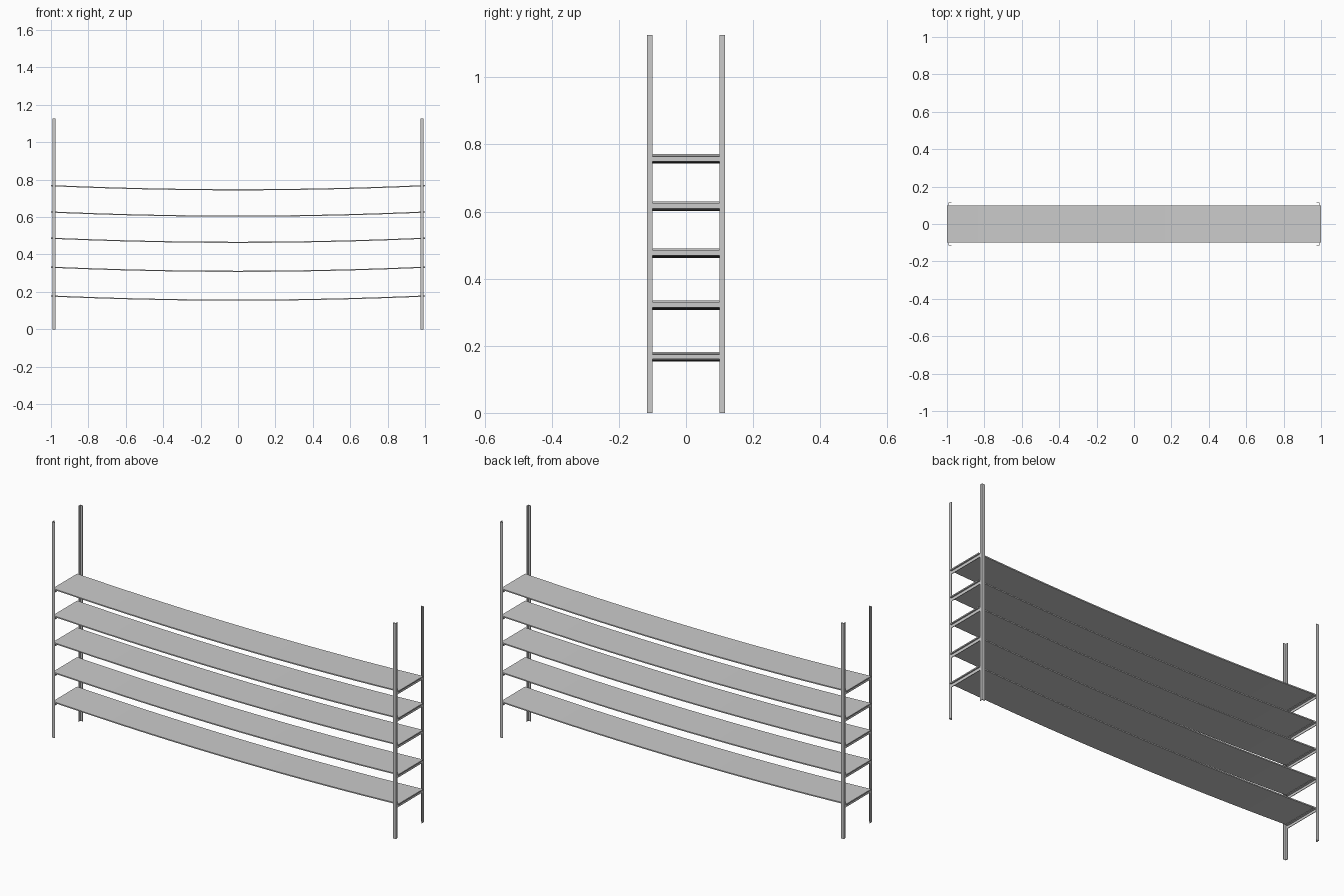
import bpy
from mathutils import Vector

if "Cube" in bpy.data.objects:
    bpy.data.objects.remove(bpy.data.objects["Cube"])

POST_H = 1.127
SHELF_TOPS = [0.181, 0.335, 0.49, 0.63, 0.771]
SHELF_T, SAG, SEGS = 0.006, 0.022, 24
HALF_Y, OUT_X = 0.1, 0.993
FLANGE, T = 0.016, 0.003


def prism(name, outline, to_3d, length):
    """Extrude a closed 2D outline; to_3d(a, b, t) places each point."""
    n = len(outline)
    verts = [to_3d(a, b, t) for t in length for a, b in outline]
    faces = [list(range(n)), list(range(n, 2 * n))]
    faces += [[i, (i + 1) % n, n + (i + 1) % n, n + i] for i in range(n)]
    mesh = bpy.data.meshes.new(name)
    mesh.from_pydata([Vector(v) for v in verts], [], faces)
    obj = bpy.data.objects.new(name, mesh)
    bpy.context.collection.objects.link(obj)
    # Consistent outward normals
    import bmesh
    bm = bmesh.new()
    bm.from_mesh(mesh)
    bmesh.ops.recalc_face_normals(bm, faces=bm.faces)
    bm.to_mesh(mesh)
    bm.free()
    return obj


def angle(w, h):
    """L-shaped steel angle with its corner at the origin."""
    return [(0, 0), (w, 0), (w, T), (T, T), (T, h), (0, h)]


# Corner posts: steel angles with the corner facing outwards
for sx, side in ((-1, "left"), (1, "right")):
    for sy, face in ((-1, "front"), (1, "back")):
        prism(f"{face}_{side}_post", angle(FLANGE, FLANGE),
              lambda a, b, t: (sx * (OUT_X - a), sy * (HALF_Y + FLANGE - b), t),
              (0, POST_H))

# Sagging shelves resting on a steel angle at each end
for i, top in enumerate(SHELF_TOPS, 1):
    xs = [-1 + 2 * k / SEGS for k in range(SEGS + 1)]
    curve = [(x, top - SAG * (1 - x * x)) for x in xs]
    outline = curve + [(x, z - SHELF_T) for x, z in reversed(curve)]
    prism(f"shelf_{i}", outline, lambda a, b, t: (a, t, b), (-HALF_Y, HALF_Y))
    for sx, side in ((-1, "left"), (1, "right")):
        prism(f"{side}_shelf_support_{i}", angle(FLANGE, 0.015),
              lambda a, b, t: (sx * (OUT_X - a), t, top - SHELF_T - b),
              (-HALF_Y, HALF_Y))
